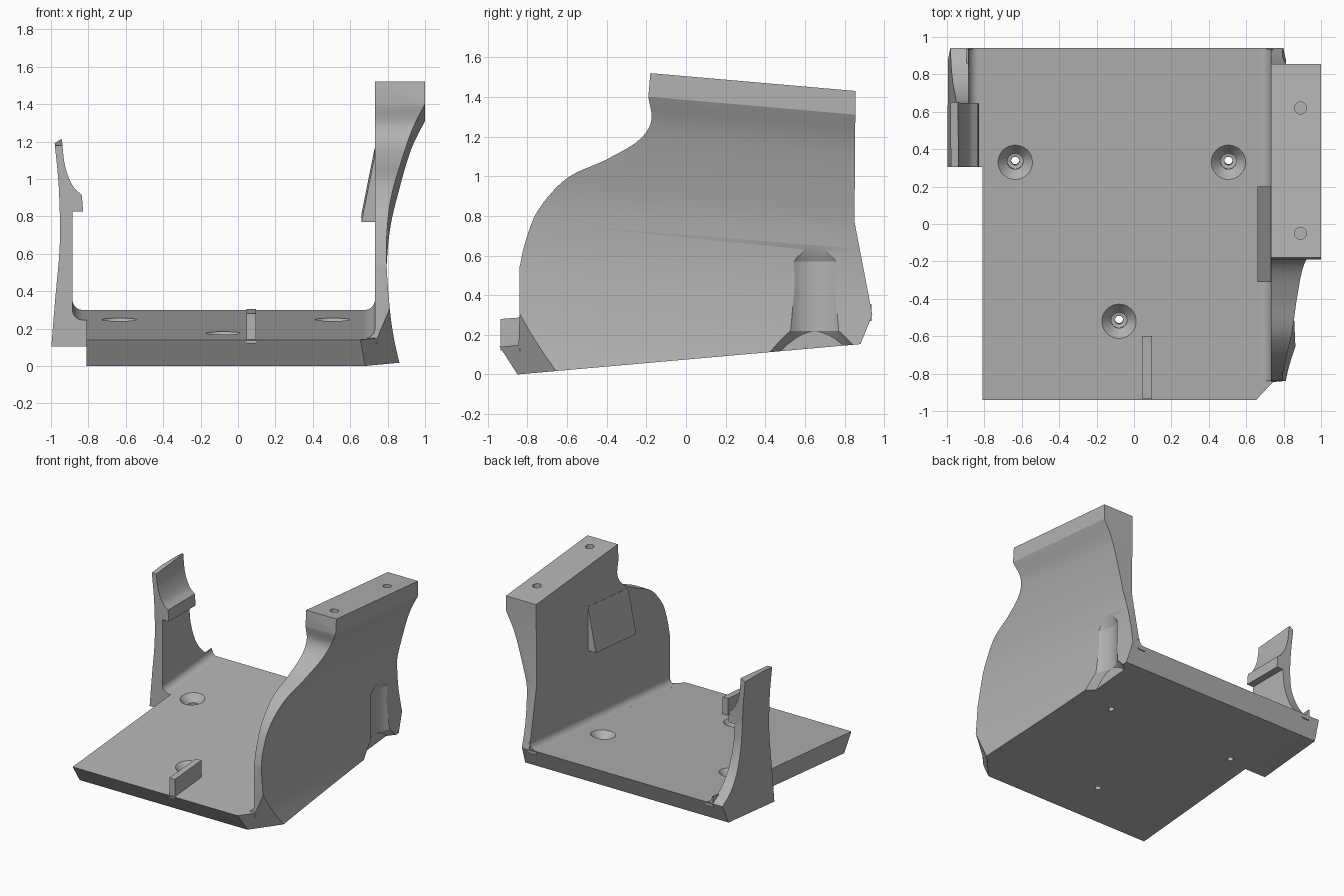
import bpy, bmesh, math
from mathutils import Vector

if "Cube" in bpy.data.objects:
    bpy.data.objects.remove(bpy.data.objects["Cube"])

grey = bpy.data.materials.new("plain grey")
grey.use_nodes = True
COLOUR = (0.45, 0.45, 0.45, 1)
grey.diffuse_color = COLOUR
grey.node_tree.nodes["Principled BSDF"].inputs["Base Color"].default_value = COLOUR

TILT = 0.085          # slope of the floor, rising to the back
DROP = -0.087         # slope of the wall top, falling to the back


def smooth(points, steps=8):
    """Rounded open path through a few points."""
    p = [Vector(q) for q in points]
    p = [2 * p[0] - p[1]] + p + [2 * p[-1] - p[-2]]
    out = []
    for a, b, c, d in zip(p, p[1:], p[2:], p[3:]):
        for i in range(steps):
            t = i / steps
            out.append(0.5 * (2 * b + (c - a) * t + (2 * a - 5 * b + 4 * c - d) * t ** 2
                              + (3 * b - a - 3 * c + d) * t ** 3))
    return [tuple(v) for v in out] + [tuple(p[-2])]


def finish(name, bm):
    bmesh.ops.recalc_face_normals(bm, faces=bm.faces)
    mesh = bpy.data.meshes.new(name)
    bm.to_mesh(mesh)
    bm.free()
    mesh.materials.append(grey)
    ob = bpy.data.objects.new(name, mesh)
    bpy.context.collection.objects.link(ob)
    return ob


def prism(name, outline, axis, lo, hi, shear=0.0):
    """Outline in (y, z) swept along x, or in (x, z) swept along y with a slope."""
    bm = bmesh.new()
    rings = []
    for s in (lo, hi):
        if axis == "x":
            rings.append([bm.verts.new((s, a, z)) for a, z in outline])
        else:
            rings.append([bm.verts.new((a, s, z + shear * s)) for a, z in outline])
    for ring in rings:
        bm.faces.new(ring)
    n = len(outline)
    for i in range(n):
        j = (i + 1) % n
        bm.faces.new((rings[0][i], rings[0][j], rings[1][j], rings[1][i]))
    return finish(name, bm)


def turned(name, profile, centre, sides=40, lean=0.0):
    """Closed solid of revolution from (radius, height) pairs."""
    bm = bmesh.new()
    rings = [[bm.verts.new((r * math.cos(k * math.tau / sides), r * math.sin(k * math.tau / sides), h))
              for k in range(sides)] for r, h in profile]
    for a, b in zip(rings, rings[1:]):
        for i in range(sides):
            j = (i + 1) % sides
            bm.faces.new((a[i], a[j], b[j], b[i]))
    bm.faces.new(rings[0])
    bm.faces.new(rings[-1])
    ob = finish(name, bm)
    ob.location = centre
    ob.rotation_euler.x = lean
    return ob


def combine(target, tool, operation, keep=False):
    bpy.context.view_layer.update()
    mod = target.modifiers.new("combine", "BOOLEAN")
    mod.object = tool
    mod.operation = operation
    mod.solver = "EXACT"
    bpy.context.view_layer.objects.active = target
    bpy.ops.object.modifier_apply(modifier=mod.name)
    if not keep:
        bpy.data.objects.remove(tool)


def floor_z(y):
    return 0.22 + TILT * y


# Floor plate with sloped front and back edges
edge = [(-0.85, 0), (-0.94, 0.14), (0.94, 0.30), (0.88, 0.153)]
plate = prism("floor_plate", edge, "x", -0.81, 0.76)

# Countersunk screw holes
for x, y in ((-0.635, 0.33), (0.505, 0.33), (-0.08, -0.52)):
    hole = turned("hole_cutter", [(0.022, -0.3), (0.022, -0.085), (0.042, -0.08), (0.042, -0.055),
                                  (0.092, 0), (0.092, 0.03)],
                  (x, y, floor_z(y)), lean=math.atan(TILT))
    combine(plate, hole, "DIFFERENCE")

# Side wall: side outline crossed with a curved section
front_edge = smooth([(-0.84, 0.54), (-0.81, 0.67), (-0.745, 0.83), (-0.6, 0.99), (-0.4, 1.085),
                     (-0.24, 1.18), (-0.175, 1.28), (-0.19, 1.40)])
wall = prism("side_wall", [(-0.85, 0), (-0.84, 0.28)] + front_edge
             + [(-0.18, 1.52), (0.855, 1.43), (0.85, 0.77), (0.94, 0.30), (0.88, 0.153)], "x", 0.5, 1.2)
outer = smooth([(1.0, 1.385), (0.925, 1.23), (0.86, 1.01), (0.812, 0.80), (0.793, 0.56),
                (0.803, 0.33), (0.825, 0.13), (0.863, -0.04), (0.9, -0.16)])
section = prism("wall_section", [(0.732, 1.8), (1.0, 1.8)] + outer + [(0.732, -0.16)], "y", -1.2, 1.2, DROP)
combine(wall, section, "INTERSECT")

# Screwdriver recess low on the outside of the wall
recess = turned("recess_cutter", [(0.29, 0.0), (0.27, 0.1), (0.188, 0.22), (0.188, 0.57), (0.14, 0.67)],
                (0.95, 0.65, 0))
combine(wall, recess, "DIFFERENCE")

# Blind holes in the wall top
for y in (0.62, -0.05):
    combine(wall, turned("top_hole_cutter", [(0.032, 1.25), (0.032, 1.7)], (0.89, y, 0)), "DIFFERENCE")

# Chamfered front corner of wall and floor
a, b, c = Vector((0.80, -0.84, 0.28)), Vector((0.86, -0.66, 0.02)), Vector((0.68, -0.85, 0))
normal = (c - a).cross(b - a).normalized()
bm = bmesh.new()
bmesh.ops.create_cube(bm, size=1)
bmesh.ops.translate(bm, verts=bm.verts, vec=(0, 0, 0.5))
chamfer = finish("corner_cutter", bm)
chamfer.location = a
chamfer.rotation_euler = normal.to_track_quat("Z", "Y").to_euler()
combine(wall, chamfer, "DIFFERENCE", keep=True)
combine(plate, chamfer, "DIFFERENCE")

# Wedge pad on the inside of the wall
pad = prism("wall_wedge", [(0.66, 0.795), (0.74, 0.795), (0.74, 1.145), (0.73, 1.145)], "y", -0.31, 0.20, TILT)

# Locating rib at the front of the floor
rib = prism("floor_rib", [(-0.935, 0.12), (-0.935, 0.28), (-0.60, 0.305), (-0.60, 0.14)], "x", 0.045, 0.095)

# Hooked post: front section crossed with a side outline
hook = smooth([(-0.942, 1.215), (-0.925, 1.07), (-0.885, 0.965), (-0.835, 0.915)])
back = smooth([(0.94, 0.30), (0.83, 0.37), (0.73, 0.49), (0.665, 0.66), (0.645, 0.83)])
outside = smooth([(-1.0, 0.08), (-0.978, 0.35), (-0.953, 0.65), (-0.958, 0.95), (-0.98, 1.19)])
post = prism("hooked_post", outside + hook + [(-0.828, 0.825), (-0.885, 0.825), (-0.885, 0.08)], "y", 0, 1.2)
side = prism("post_outline", [(0.305, 0.103), (0.305, 1.178), (0.65, 1.21)] + back[::-1] + [(0.88, 0.153)],
             "x", -1.2, -0.6)
combine(post, side, "INTERSECT")
foot = prism("post_foot", [(0.305, 0.103), (0.305, floor_z(0.305)), (0.94, 0.30), (0.88, 0.153)],
             "x", -0.93, -0.80)

# Rounded coves where the upright parts meet the floor
for name, x, way, lo, hi in (("post_cove", -0.885, 1, 0.305, 0.935), ("wall_cove", 0.732, -1, -0.84, 0.935)):
    r = 0.055
    arc = [(x + way * r * (1 - math.cos(t * math.pi / 16)), 0.22 + r * (1 - math.sin(t * math.pi / 16)))
           for t in range(9)]
    prism(name, arc + [(x + way * r, 0.19), (x - way * 0.01, 0.19), (x - way * 0.01, 0.22 + r)],
          "y", lo, hi, TILT)

# Smooth the curved faces, keep the edges crisp
bpy.ops.object.select_all(action="DESELECT")
for ob in bpy.context.collection.objects:
    if ob.type == "MESH" and ob.data.materials and ob.data.materials[0] == grey:
        ob.select_set(True)
        bpy.context.view_layer.objects.active = ob
bpy.ops.object.shade_smooth_by_angle(angle=math.radians(25))
